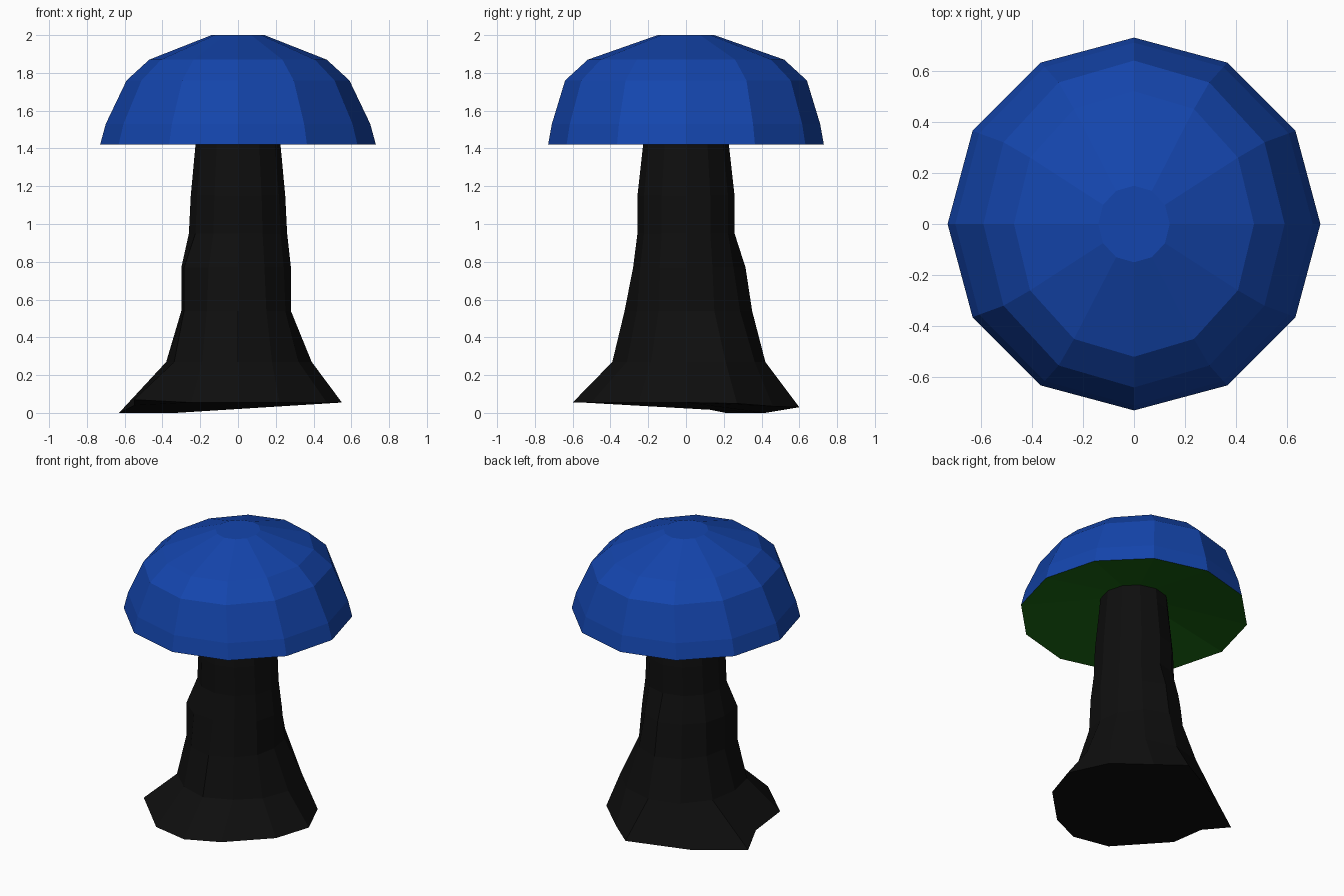
import bpy, bmesh
from math import cos, sin, tau

if "Cube" in bpy.data.objects:
    bpy.data.objects.remove(bpy.data.objects["Cube"])

SIDES = 12


def material(name, rgb):
    mat = bpy.data.materials.new(name)
    mat.diffuse_color = (*rgb, 1)
    mat.use_nodes = True
    mat.node_tree.nodes["Principled BSDF"].inputs["Base Color"].default_value = mat.diffuse_color
    return mat


def oval(rx, ry, z):
    return [(rx * cos(tau * i / SIDES), ry * sin(tau * i / SIDES), z)
            for i in range(SIDES)]


def radial(radii, z):
    return [(r * cos(tau * i / SIDES), r * sin(tau * i / SIDES), z)
            for i, r in enumerate(radii)]


def loft(name, rings, mat, cap_bottom=False, cap_top=False):
    """Skin a stack of 12-sided rings, listed from bottom to top."""
    bm = bmesh.new()
    loops = [[bm.verts.new(p) for p in ring] for ring in rings]
    for low, high in zip(loops, loops[1:]):
        for i in range(SIDES):
            j = (i + 1) % SIDES
            bm.faces.new((low[i], low[j], high[j], high[i]))
    if cap_bottom:
        bm.faces.new(loops[0][::-1])
    if cap_top:
        bm.faces.new(loops[-1])
    mesh = bpy.data.meshes.new(name)
    bm.to_mesh(mesh)
    bm.free()
    mesh.materials.append(mat)
    obj = bpy.data.objects.new(name, mesh)
    bpy.context.collection.objects.link(obj)
    return obj


blue = material("cap_blue", (0.007, 0.06, 0.42))
green = material("gill_green", (0.01, 0.13, 0.006))
black = material("stem_black", (0.0045, 0.0045, 0.0045))

# Mushroom cap: faceted dome, slightly oval towards the top
loft("cap", [oval(0.73, 0.73, 1.42), oval(0.70, 0.71, 1.53),
             oval(0.59, 0.64, 1.76), oval(0.47, 0.52, 1.87),
             oval(0.14, 0.15, 2.0)], blue, cap_top=True)

# Gills: shallow hollow cone under the cap, facing down
gills = loft("gills", [oval(0.73, 0.73, 1.42), oval(0.20, 0.20, 1.52)], green)
gills.data.flip_normals()

# Stem: uneven foot with a spur at back left, then irregular rings upward
foot = [(0.55, 0.00, 0.055), (0.43, 0.27, 0.05), (0.22, 0.46, 0.035),
        (0.05, 0.60, 0.03), (-0.33, 0.42, 0.0), (-0.63, 0.21, 0.0),
        (-0.55, 0.01, 0.04), (-0.55, -0.26, 0.07), (-0.25, -0.55, 0.055),
        (0.00, -0.60, 0.055), (0.22, -0.50, 0.055), (0.47, -0.25, 0.055)]
flare = [.39, .42, .42, .42, .42, .40, .38, .39, .38, .39, .36, .37]
lower = [.28, .30, .33, .35, .33, .31, .30, .33, .33, .325, .30, .29]
middle = [.28, .28, .29, .315, .30, .30, .30, .33, .31, .28, .28, .28]
loft("stem", [foot, radial(flare, 0.27), radial(lower, 0.54),
              radial(middle, 0.77), oval(0.26, 0.257, 0.95),
              oval(0.25, 0.257, 1.15), oval(0.225, 0.227, 1.42),
              oval(0.215, 0.215, 1.54)], black, cap_bottom=True, cap_top=True)
